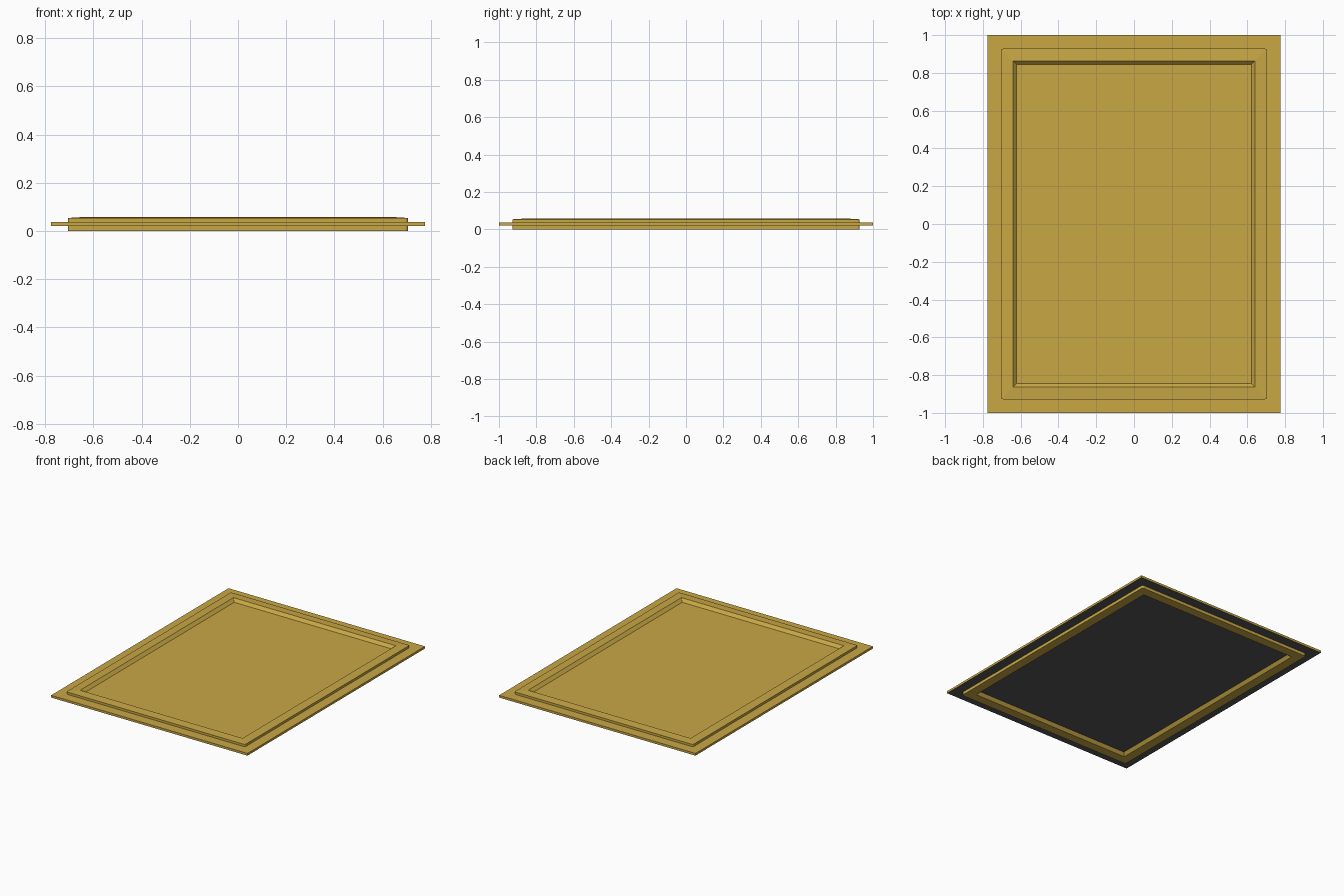
import bpy, bmesh, math

if "Cube" in bpy.data.objects:
    bpy.data.objects.remove(bpy.data.objects["Cube"])


def material(name, rgb):
    m = bpy.data.materials.new(name)
    m.diffuse_color = (*rgb, 1)
    m.use_nodes = True
    m.node_tree.nodes["Principled BSDF"].inputs["Base Color"].default_value = m.diffuse_color
    return m


gold = material("gold", (0.58, 0.39, 0.06))
grey = material("dark_grey", (0.09, 0.09, 0.09))


def finish(name, bm, mats):
    bmesh.ops.recalc_face_normals(bm, faces=bm.faces[:])
    me = bpy.data.meshes.new(name)
    bm.to_mesh(me)
    bm.free()
    ob = bpy.data.objects.new(name, me)
    bpy.context.collection.objects.link(ob)
    for m in mats:
        me.materials.append(m)
    return ob


def rounded_rect(bm, hx, hy, r, z, steps=3):
    """Ring of vertices following a rectangle with rounded corners."""
    ring = []
    for i, (sx, sy) in enumerate([(1, 1), (-1, 1), (-1, -1), (1, -1)]):
        for k in range(steps + 1):
            a = math.pi / 2 * (i + k / steps)
            ring.append(bm.verts.new((sx * (hx - r) + r * math.cos(a),
                                      sy * (hy - r) + r * math.sin(a), z)))
    return ring


# Backing plate: gold top and rim, grey underside
bm = bmesh.new()
bmesh.ops.create_cube(bm, size=1)
for v in bm.verts:
    v.co.x *= 1.55
    v.co.y *= 2.0
    v.co.z = 0.0375 if v.co.z > 0 else 0.0215
plate = finish("backing_plate", bm, [gold, grey])
for p in plate.data.polygons:
    p.material_index = 1 if p.normal.z < -0.5 else 0

# Moulded frame: (inset, height) profile swept round the rectangle
profile = [(0.0, 0.0), (0.0, 0.054), (0.064, 0.058),
           (0.084, 0.0375), (0.084, 0.0215), (0.066, 0.0)]
bm = bmesh.new()
rings = [rounded_rect(bm, 0.705 - d, 0.928 - d, max(0.012 - d, 0.001), z)
         for d, z in profile]
for a, b in zip(rings, rings[1:] + rings[:1]):
    n = len(a)
    for i in range(n):
        j = (i + 1) % n
        bm.faces.new((a[i], a[j], b[j], b[i]))
finish("moulded_frame", bm, [gold])
